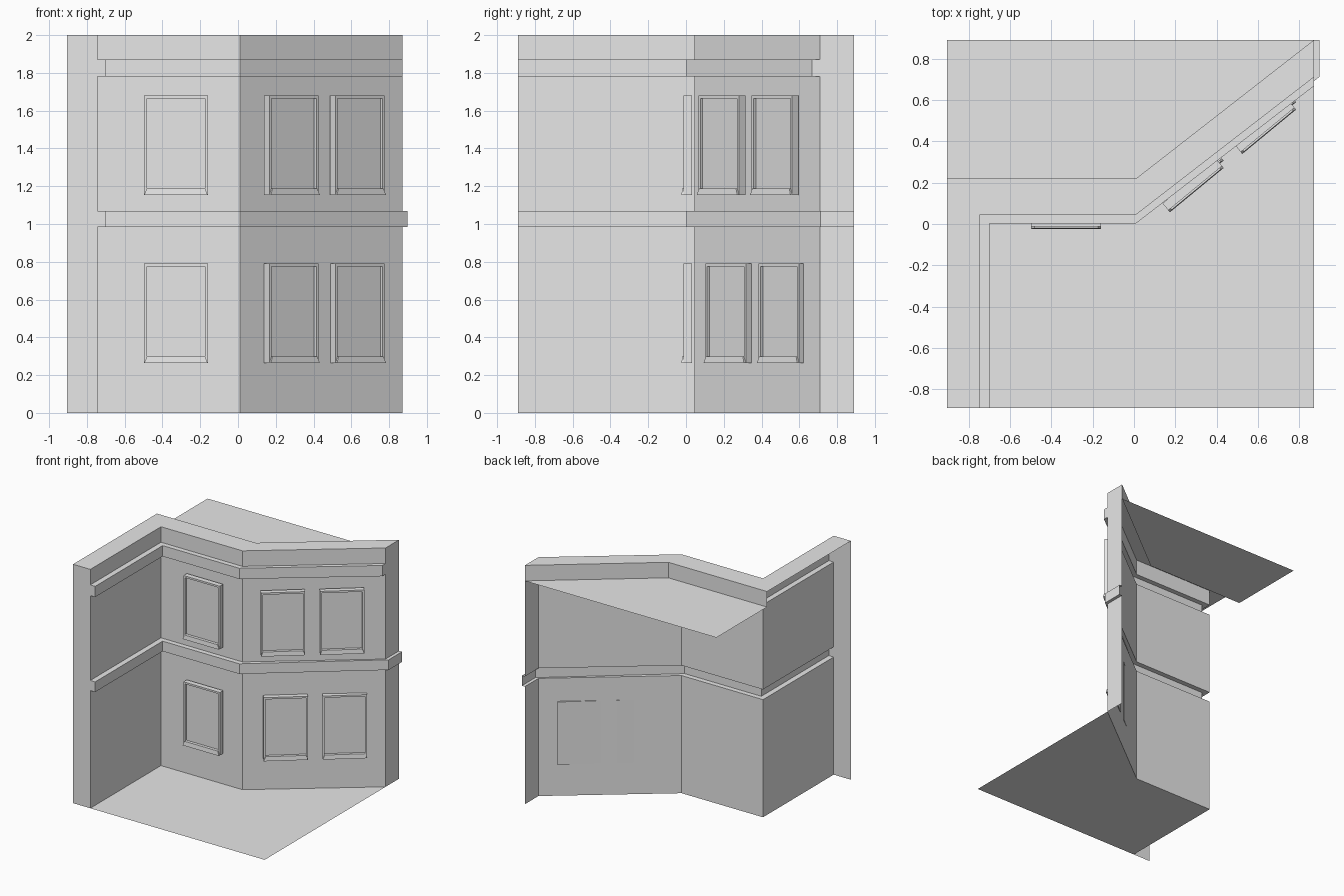
import bpy, bmesh, math
from mathutils import Matrix

cube = bpy.data.objects.get("Cube")
if cube:
    bpy.data.objects.remove(cube)

grey = bpy.data.materials.new("plain_grey")
grey.use_nodes = True
grey.diffuse_color = (0.8, 0.8, 0.8, 1)
grey.node_tree.nodes["Principled BSDF"].inputs["Base Color"].default_value = (0.8, 0.8, 0.8, 1)


def finish(name, bm, matrix=None):
    flat = [f for f in bm.faces if f.calc_area() < 1e-7]
    bmesh.ops.delete(bm, geom=flat, context='FACES')
    mesh = bpy.data.meshes.new(name)
    bm.to_mesh(mesh)
    bm.free()
    mesh.materials.append(grey)
    obj = bpy.data.objects.new(name, mesh)
    bpy.context.scene.collection.objects.link(obj)
    if matrix:
        obj.matrix_world = matrix
    return obj


def loft(bm, rings, closed=False):
    """Join rows of points with quads."""
    rows = [[bm.verts.new(p) for p in r] for r in rings]
    n = len(rows[0])
    for a, b in zip(rows, rows[1:]):
        for k in range(n if closed else n - 1):
            j = (k + 1) % n
            bm.faces.new((a[k], a[j], b[j], b[k]))
    return rows


def level(path, z):
    return [(x, y, z) for x, y in path]


def sheet(name, path, z):
    bm = bmesh.new()
    bm.faces.new([bm.verts.new(p) for p in level(path, z)])
    bmesh.ops.triangulate(bm, faces=bm.faces[:])
    return finish(name, bm)


# Plan outlines, running left to right: wall, lower band, upper band
LEFT, END, FRONT, BACK = -0.905, 0.87, -0.89, 0.89
WALL, FACE, BEND = -0.745, 0.045, 0.01
ROOF, TOP = 1.87, 2.0
wall = [(LEFT, FRONT), (WALL, FRONT), (WALL, FACE), (BEND, FACE), (END, 0.71), (END, BACK)]
step = [(LEFT, FRONT), (-0.7, FRONT), (-0.7, 0.003), (BEND, 0.003)]
lower_band = step + [(0.897, 0.712), (0.897, BACK)]
upper_band = step + [(END, 0.667), (END, BACK)]

# Walls with the two projecting bands
profile = [(wall, 0), (wall, 0.985), (lower_band, 0.985), (lower_band, 1.07), (wall, 1.07),
           (wall, 1.78), (upper_band, 1.78), (upper_band, ROOF), (wall, ROOF), (wall, TOP)]
bm = bmesh.new()
loft(bm, [level(p, z) for p, z in profile])
finish("banded_walls", bm)

# Parapet top and its inner side
inner = [(END, BACK), (BEND, 0.22), (LEFT, 0.22)]
sheet("parapet_top", wall + inner[1:], TOP)
bm = bmesh.new()
loft(bm, [level(inner, ROOF), level(inner, TOP)])
finish("parapet_inner_side", bm)

# Roof and ground sheets
sheet("roof", [(LEFT, 0.22), (BEND, 0.22), (END, BACK), (LEFT, BACK)], ROOF)
sheet("ground", [(WALL, FRONT), (END, FRONT), (END, 0.71), (BEND, FACE), (WALL, FACE)], 0)

# Window: frame with a recessed pane and a tapered sill
W, H, DEPTH, RIM, SILL, RECESS = 0.337, 0.527, 0.044, 0.015, 0.036, 0.017


def rect(x, y, z0, z1):
    return [(x, y, z0), (W - x, y, z0), (W - x, y, z1), (x, y, z1)]


def window(name, x, y, z, angle):
    place = Matrix.Translation((x, y, z)) @ Matrix.Rotation(math.radians(angle), 4, 'Z')
    bm = bmesh.new()
    rows = loft(bm, [rect(0, DEPTH, 0, H), rect(0, 0, 0, H), rect(RIM, 0, SILL, H - RIM),
                     rect(RIM, RECESS, SILL, H - RIM)], closed=True)
    bm.faces.new(rows[-1])
    bm.faces.new(rows[0][::-1])
    bmesh.ops.recalc_face_normals(bm, faces=bm.faces[:])
    finish(name + "_frame", bm, place)

    bm = bmesh.new()
    rows = loft(bm, [
        [(0, 0, 0), (0, -0.012, 0), (W, -0.012, 0), (W, 0, 0)],
        [(RIM, 0, SILL), (RIM, -0.008, SILL), (W - RIM, -0.008, SILL), (W - RIM, 0, SILL)],
    ], closed=True)
    bm.faces.new(rows[0][::-1])
    bm.faces.new(rows[1])
    bmesh.ops.recalc_face_normals(bm, faces=bm.faces[:])
    finish(name + "_sill", bm, place)


# One straight and two angled windows per storey
for storey, z, shift in (("lower", 0.263, 0.036), ("upper", 1.153, 0)):
    window(storey + "_front_window", -0.497, -0.012, z, 0)
    window(storey + "_angled_window_inner", 0.166, 0.066 + shift, z, 39.5)
    window(storey + "_angled_window_outer", 0.516, 0.348 + shift, z, 39.5)
